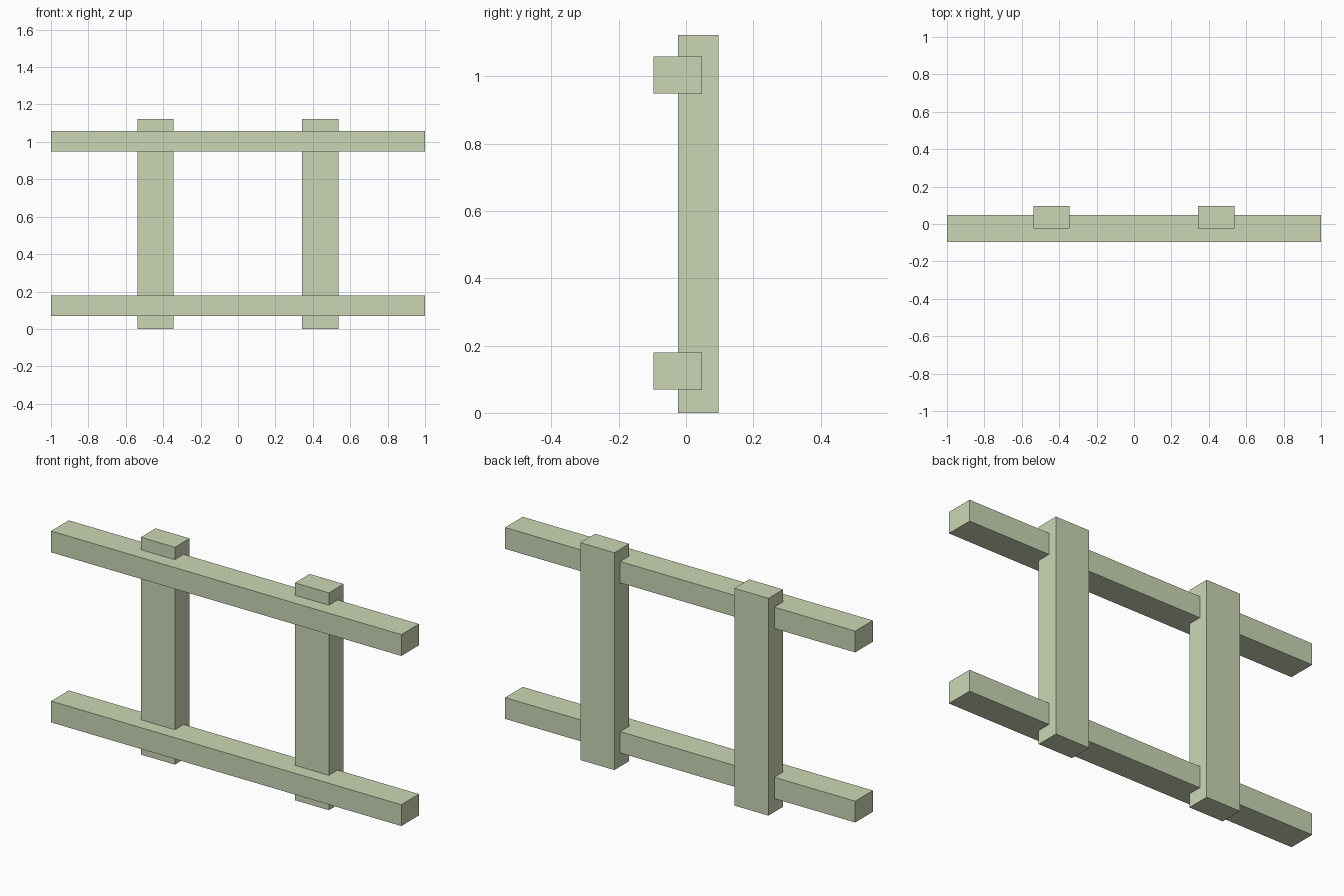
import bpy

if "Cube" in bpy.data.objects:
    bpy.data.objects.remove(bpy.data.objects["Cube"])

wood = bpy.data.materials.new("pale_wood")
wood.diffuse_color = (0.60, 0.67, 0.46, 1)
wood.use_nodes = True
wood.node_tree.nodes["Principled BSDF"].inputs["Base Color"].default_value = wood.diffuse_color


def box(name, x, y, z):
    """Box spanning the given (min, max) ranges."""
    spans = (x, y, z)
    bpy.ops.mesh.primitive_cube_add(size=1, location=[(a + b) / 2 for a, b in spans])
    ob = bpy.context.object
    ob.name = name
    ob.scale = [b - a for a, b in spans]
    bpy.ops.object.transform_apply(location=False, rotation=False, scale=True)
    ob.data.materials.append(wood)
    return ob


# Two upright posts at the back
for side, cx in (("left", -0.441), ("right", 0.439)):
    box(f"{side}_post", (cx - 0.097, cx + 0.097), (-0.024, 0.096), (0, 1.122))

# Two horizontal rails let into the front of the posts
for level, z0 in (("lower", 0.07), ("upper", 0.948)):
    box(f"{level}_rail", (-1, 1), (-0.096, 0.048), (z0, z0 + 0.11))
